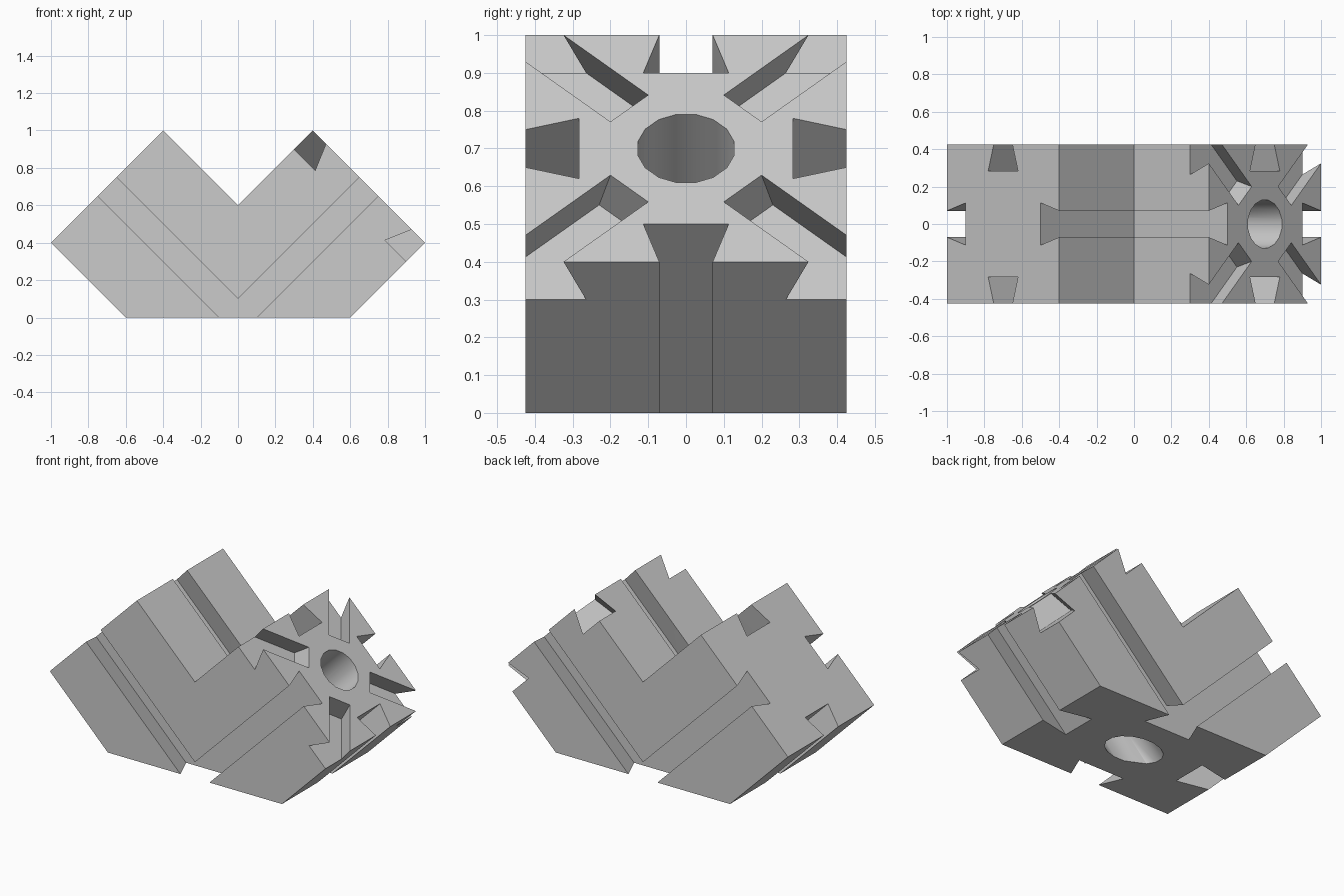
import bpy, bmesh, math
from mathutils import Matrix, Vector

old = bpy.data.objects.get("Cube")
if old:
    bpy.data.objects.remove(old, do_unlink=True)

S = math.sqrt(0.5)
HALF = 0.6 * S          # half width of the square bar
DEPTH = 0.1414          # depth of every dovetail
MOUTH, FLOOR = 0.0707, 0.113
BORE = 0.13

# Frame on the right end face: local x = depth axis, y = up the face, z = outward
end_frame = Matrix(((0, -S, S, 0.7), (1, 0, 0, 0), (0, S, S, 0.7), (0, 0, 0, 1)))


def prism(bm, points, offset):
    """Extrude a closed outline along offset."""
    face = bm.faces.new([bm.verts.new(p) for p in points])
    ext = bmesh.ops.extrude_face_region(bm, geom=[face])
    verts = [g for g in ext["geom"] if isinstance(g, bmesh.types.BMVert)]
    bmesh.ops.translate(bm, vec=offset, verts=verts)
    bmesh.ops.recalc_face_normals(bm, faces=bm.faces[:])


def to_object(bm, name):
    bmesh.ops.recalc_face_normals(bm, faces=bm.faces[:])
    mesh = bpy.data.meshes.new(name)
    bm.to_mesh(mesh)
    bm.free()
    obj = bpy.data.objects.new(name, mesh)
    bpy.context.collection.objects.link(obj)
    return obj


# Bar cross-section: square with a dovetail slot in each side
outline = []
for k in range(4):
    turn = Matrix.Rotation(k * math.pi / 2, 3, 'Z')
    side = [(HALF, -HALF), (HALF, -MOUTH), (HALF - DEPTH, -FLOOR),
            (HALF - DEPTH, FLOOR), (HALF, MOUTH)]
    outline += [turn @ Vector((x, y, 0)) for x, y in side]

# Right arm, cut flat at the base, mitred at the middle and mirrored
bm = bmesh.new()
prism(bm, outline, Vector((0, 0, -2)))
bm.transform(end_frame)
cut = bmesh.ops.bisect_plane(bm, geom=bm.verts[:] + bm.edges[:] + bm.faces[:],
                             plane_co=(0, 0, 0), plane_no=(0, 0, 1), clear_inner=True)
rim = [e for e in cut["geom_cut"] if isinstance(e, bmesh.types.BMEdge)]
bmesh.ops.contextual_create(bm, geom=rim)
bmesh.ops.bisect_plane(bm, geom=bm.verts[:] + bm.edges[:] + bm.faces[:],
                       plane_co=(0, 0, 0), plane_no=(1, 0, 0), clear_inner=True)
bmesh.ops.mirror(bm, geom=bm.verts[:] + bm.edges[:] + bm.faces[:],
                 axis='X', merge_dist=0.0005)
bmesh.ops.remove_doubles(bm, verts=bm.verts[:], dist=0.0005)
bmesh.ops.dissolve_limit(bm, angle_limit=0.01, verts=bm.verts[:], edges=bm.edges[:])
body = to_object(bm, "elbow_connector")

# Cutters: diagonal dovetail grooves on both ends, and a bore through each arm
cutters = []
rise = 0.05
top = MOUTH - (FLOOR - MOUTH) * rise / DEPTH
for flip in (1, -1):
    place = Matrix.Scale(flip, 4, (1, 0, 0)) @ end_frame
    for k in range(4):
        bm = bmesh.new()
        start = 0.3 * S
        prism(bm, [(start, -top, rise), (start, top, rise),
                   (start, FLOOR, -DEPTH), (start, -FLOOR, -DEPTH)], Vector((0.6, 0, 0)))
        bm.transform(place @ Matrix.Rotation(math.pi / 4 + k * math.pi / 2, 4, 'Z'))
        cutters.append(to_object(bm, "groove_cutter"))
    bm = bmesh.new()
    ring = [2 * math.pi * (i + 0.5) / 16 for i in range(16)]
    prism(bm, [(BORE * math.cos(a), BORE * math.sin(a), 0.1) for a in ring],
          Vector((0, 0, -1.4)))
    bm.transform(place)
    cutters.append(to_object(bm, "bore_cutter"))

for cutter in cutters:
    cutter.hide_render = True
    mod = body.modifiers.new("cut", 'BOOLEAN')
    mod.operation = 'DIFFERENCE'
    mod.solver = 'EXACT'
    mod.object = cutter

# Bake the cuts and drop the cutters
graph = bpy.context.evaluated_depsgraph_get()
baked = bpy.data.meshes.new_from_object(body.evaluated_get(graph))
body.modifiers.clear()
body.data = baked
for cutter in cutters:
    bpy.data.objects.remove(cutter, do_unlink=True)

# Plain grey
grey = bpy.data.materials.new("light_grey")
grey.use_nodes = True
colour = (0.6, 0.6, 0.6, 1)
grey.diffuse_color = colour
grey.node_tree.nodes["Principled BSDF"].inputs["Base Color"].default_value = colour
body.data.materials.clear()
body.data.materials.append(grey)

# Smooth bore, crisp edges elsewhere
bpy.ops.object.select_all(action='DESELECT')
body.select_set(True)
bpy.context.view_layer.objects.active = body
bpy.ops.object.shade_smooth_by_angle(angle=math.radians(30))
